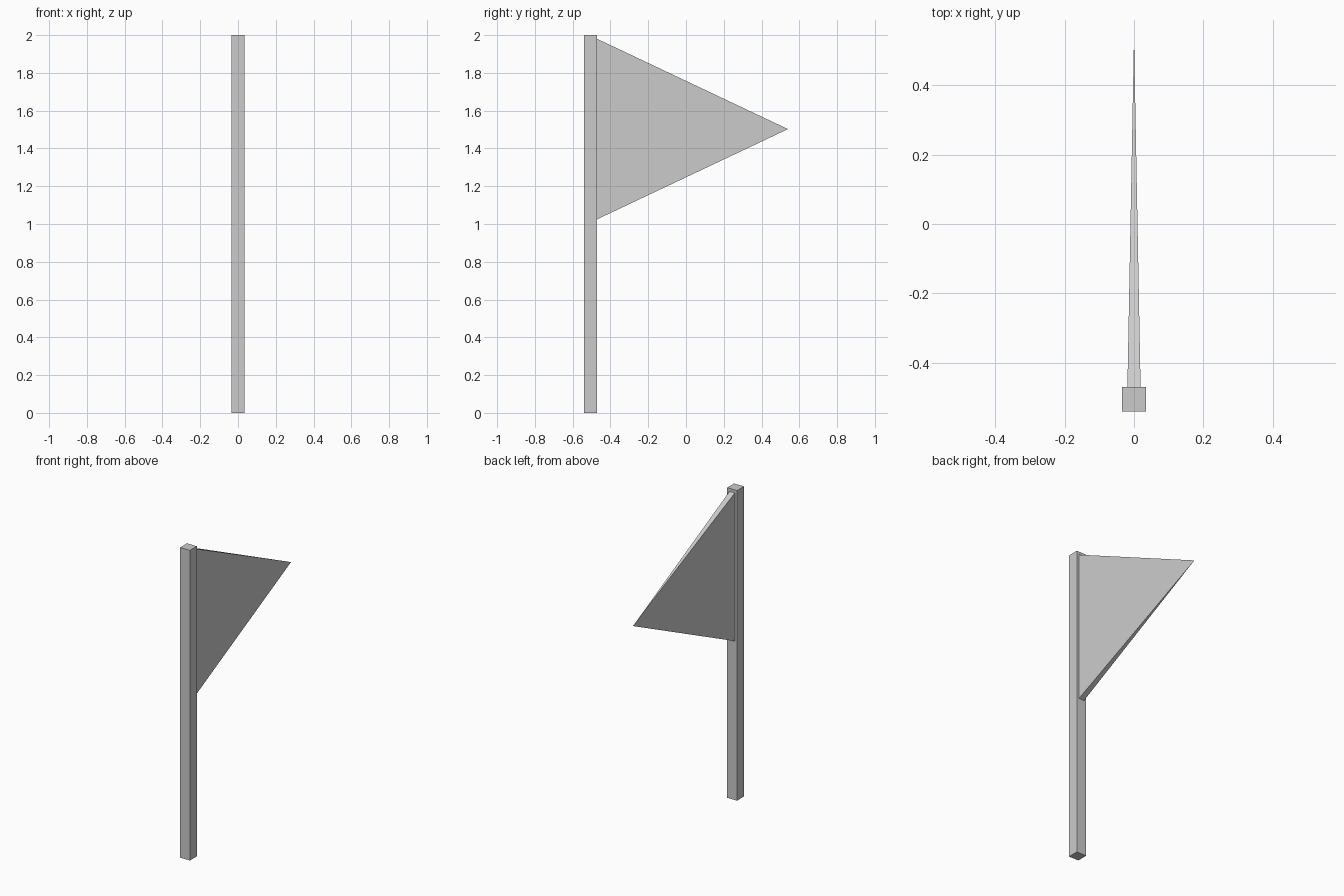
import bpy
import bmesh
from mathutils import Matrix, Vector

cube = bpy.data.objects.get("Cube")
if cube:
    bpy.data.objects.remove(cube, do_unlink=True)

# Single flat colour
grey = bpy.data.materials.new("light_grey")
grey.use_nodes = True
grey.diffuse_color = (0.6, 0.6, 0.6, 1)
grey.node_tree.nodes["Principled BSDF"].inputs["Base Color"].default_value = grey.diffuse_color

POLE_WIDTH, POLE_HEIGHT = 0.07, 2.0
DEPTH = 1.08
POLE_Y = -DEPTH / 2 + POLE_WIDTH / 2
HOIST_Y = -DEPTH / 2 + POLE_WIDTH


def add_part(name, bm):
    bmesh.ops.recalc_face_normals(bm, faces=bm.faces)
    mesh = bpy.data.meshes.new(name)
    bm.to_mesh(mesh)
    bm.free()
    mesh.materials.append(grey)
    obj = bpy.data.objects.new(name, mesh)
    bpy.context.collection.objects.link(obj)
    return obj


# Square pole
bm = bmesh.new()
bmesh.ops.create_cube(bm, size=1, matrix=Matrix.LocRotScale(
    Vector((0, POLE_Y, POLE_HEIGHT / 2)), None,
    Vector((POLE_WIDTH, POLE_WIDTH, POLE_HEIGHT))))
add_part("pole", bm)

# Pennant: a slim pyramid tapering from the pole to a point
bm = bmesh.new()
half_width, bottom, top = 0.019, 1.025, 1.98
hoist = [bm.verts.new((x, HOIST_Y, z)) for x, z in (
    (-half_width, bottom), (half_width, bottom), (half_width, top), (-half_width, top))]
tip = bm.verts.new((0, DEPTH / 2, (bottom + top) / 2))
bm.faces.new(hoist)
for i in range(4):
    bm.faces.new((hoist[i], hoist[(i + 1) % 4], tip))
add_part("pennant", bm)
